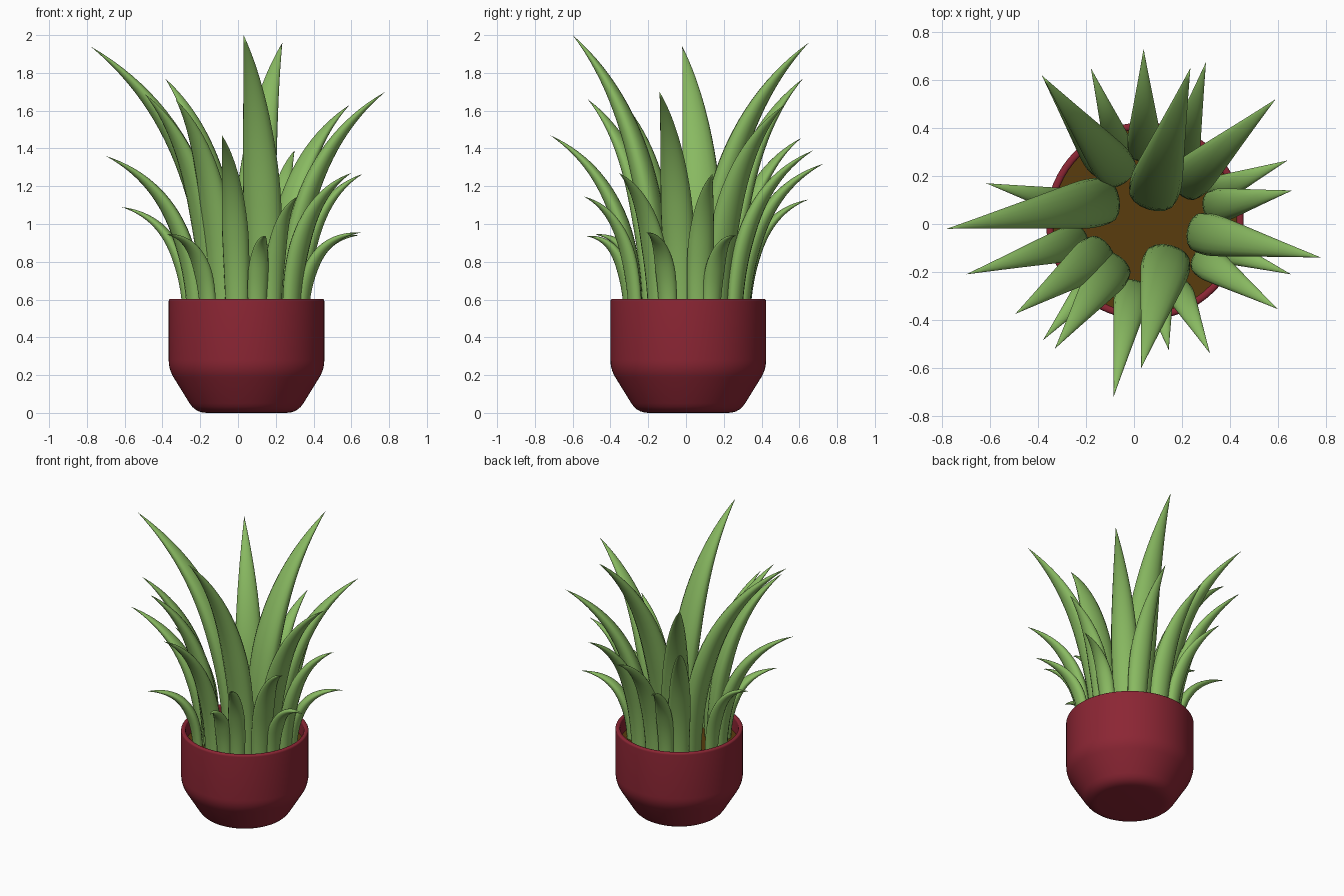
import bpy, math
from mathutils import Vector

if "Cube" in bpy.data.objects:
    bpy.data.objects.remove(bpy.data.objects["Cube"])

CX, CY = 0.045, 0.012         # pot axis


def material(name, rgb):
    m = bpy.data.materials.new(name)
    m.diffuse_color = (*rgb, 1)
    m.use_nodes = True
    m.node_tree.nodes["Principled BSDF"].inputs["Base Color"].default_value = m.diffuse_color
    return m


GREEN = material("leaf_green", (0.25, 0.49, 0.12))
RED = material("pot_red", (0.26, 0.019, 0.034))
BROWN = material("soil_brown", (0.10, 0.046, 0.004))


def add_object(name, verts, faces, mat, angle):
    me = bpy.data.meshes.new(name)
    me.from_pydata(verts, [], faces)
    me.materials.append(mat)
    ob = bpy.data.objects.new(name, me)
    bpy.context.collection.objects.link(ob)
    bpy.ops.object.select_all(action='DESELECT')
    ob.select_set(True)
    bpy.context.view_layer.objects.active = ob
    bpy.ops.object.shade_smooth_by_angle(angle=math.radians(angle))
    return ob


def rounded(corners, steps=5):
    # replace each (r, z, size) corner by a small curved fillet
    pts = [Vector(c[:2]) for c in corners]
    out = [pts[0]]
    for a, p, b, c in zip(pts, pts[1:], pts[2:], corners[1:]):
        s, e = p + (a - p).normalized() * c[2], p + (b - p).normalized() * c[2]
        for i in range(steps + 1):
            t = i / steps
            out.append(s * (1 - t) ** 2 + p * 2 * t * (1 - t) + e * t * t)
    return out + [pts[-1]]


def lathe(name, profile, mat, n=64):
    # revolve (radius, z) points around the pot axis
    verts, rings, faces = [], [], []
    for r, z in profile:
        k = 1 if r == 0 else n
        rings.append([len(verts) + i for i in range(k)])
        verts += [(CX + r * math.cos(2 * math.pi * i / n),
                   CY + r * math.sin(2 * math.pi * i / n), z) for i in range(k)]
    for a, b in zip(rings, rings[1:]):
        for i in range(n):
            j = (i + 1) % n
            f = [a[i % len(a)], a[j % len(a)], b[j % len(b)], b[i % len(b)]]
            faces.append(list(dict.fromkeys(f)))
    return add_object(name, verts, faces, mat, 40)


# Pot with rounded foot, shoulder and rim, and the soil inside
lathe("pot", rounded([(0, 0, 0), (0.27, 0, 0.06), (0.412, 0.23, 0.05),
                      (0.412, 0.604, 0.014), (0.382, 0.604, 0.014), (0.382, 0.46, 0)]), RED)
lathe("soil", [(0.384, 0.5), (0, 0.5)], BROWN)


def leaf(name, tip, radius, width, turn=0, steps=24, m=8):
    # fleshy blade on a quadratic curve: starts upright, leans to the tip
    p2 = Vector(tip)
    ang = math.atan2(p2.y - CY, p2.x - CX) + math.radians(turn)
    p0 = Vector((CX + radius * math.cos(ang), CY + radius * math.sin(ang), 0.48))
    h = p2.z - p0.z
    p1 = p0 + Vector((0, 0, h * 0.55 + 0.2))    # short leaves droop more
    out = Vector((p2.x - p0.x, p2.y - p0.y, 0)).normalized()
    side = Vector((-out.y, out.x, 0))
    # lens section: rounded outer side, flatter inner side
    arc = [math.pi * (i / m - 0.5) for i in range(m + 1)]
    section = [(0.5 * math.sin(a), 0.36 * math.cos(a)) for a in arc]
    section += [(0.5 * math.sin(a), -0.27 * math.cos(a)) for a in arc[-2:0:-1]]
    k = len(section)
    verts, faces = [], [tuple(range(k))]
    for s in range(steps):
        t = s / steps
        p = p0 * (1 - t) ** 2 + p1 * 2 * t * (1 - t) + p2 * t * t
        d = ((p1 - p0) * (1 - t) + (p2 - p1) * t).normalized()
        nrm = side.cross(d)
        # widest at 35% of the length, tapering to a point
        w = width * (0.85 + 0.15 * math.sin(t / 0.35 * math.pi / 2) if t < 0.35
                     else 1 - ((t - 0.35) / 0.65) ** 1.45)
        verts += [p + side * (u * w) + nrm * (v * w) for u, v in section]
    verts.append(p2)
    for s in range(steps - 1):
        for i in range(k):
            j = (i + 1) % k
            a, b = s * k, (s + 1) * k
            faces.append((a + i, a + j, b + j, b + i))
    top = (steps - 1) * k
    faces += [(top + i, top + (i + 1) % k, len(verts) - 1) for i in range(k)]
    faces[0] = faces[0][::-1]
    add_object(name, verts, faces, GREEN, 80)


def ring(name, radius, width, tips):
    for i, (x, y, z, *turn) in enumerate(tips):
        leaf(f"{name}_{i + 1}", (x, y, z), radius, width, *turn)


# Rings of leaves, given by their tips (and a sideways turn of the root)
ring("centre_leaf", 0.1, 0.215, [(0.235, 0.65, 1.96)])
ring("heart_leaf", 0.175, 0.205, [(0.03, -0.6, 2, 35), (-0.78, -0.02, 1.94, -32)])
ring("tall_leaf", 0.22, 0.175, [(-0.385, 0.62, 1.77, -8), (0.78, -0.14, 1.7), (0.59, 0.52, 1.63),
                                (-0.495, -0.375, 1.69), (-0.33, -0.52, 1.66)])
ring("middle_leaf", 0.28, 0.142, [(-0.085, -0.72, 1.47), (-0.7, -0.21, 1.36), (0.6, -0.355, 1.27),
                                  (0.66, 0.14, 1.265), (0.3, 0.675, 1.39, -10),
                                  (0.04, 0.73, 1.32), (-0.38, 0.61, 1.455)])
ring("short_leaf", 0.31, 0.11, [(-0.617, 0.17, 1.09), (-0.18, 0.65, 1.13), (0.317, -0.54, 1.145),
                                (0.64, 0.265, 0.94), (0.655, -0.21, 0.955),
                                (0.145, -0.525, 0.935), (-0.38, -0.485, 0.945)])
